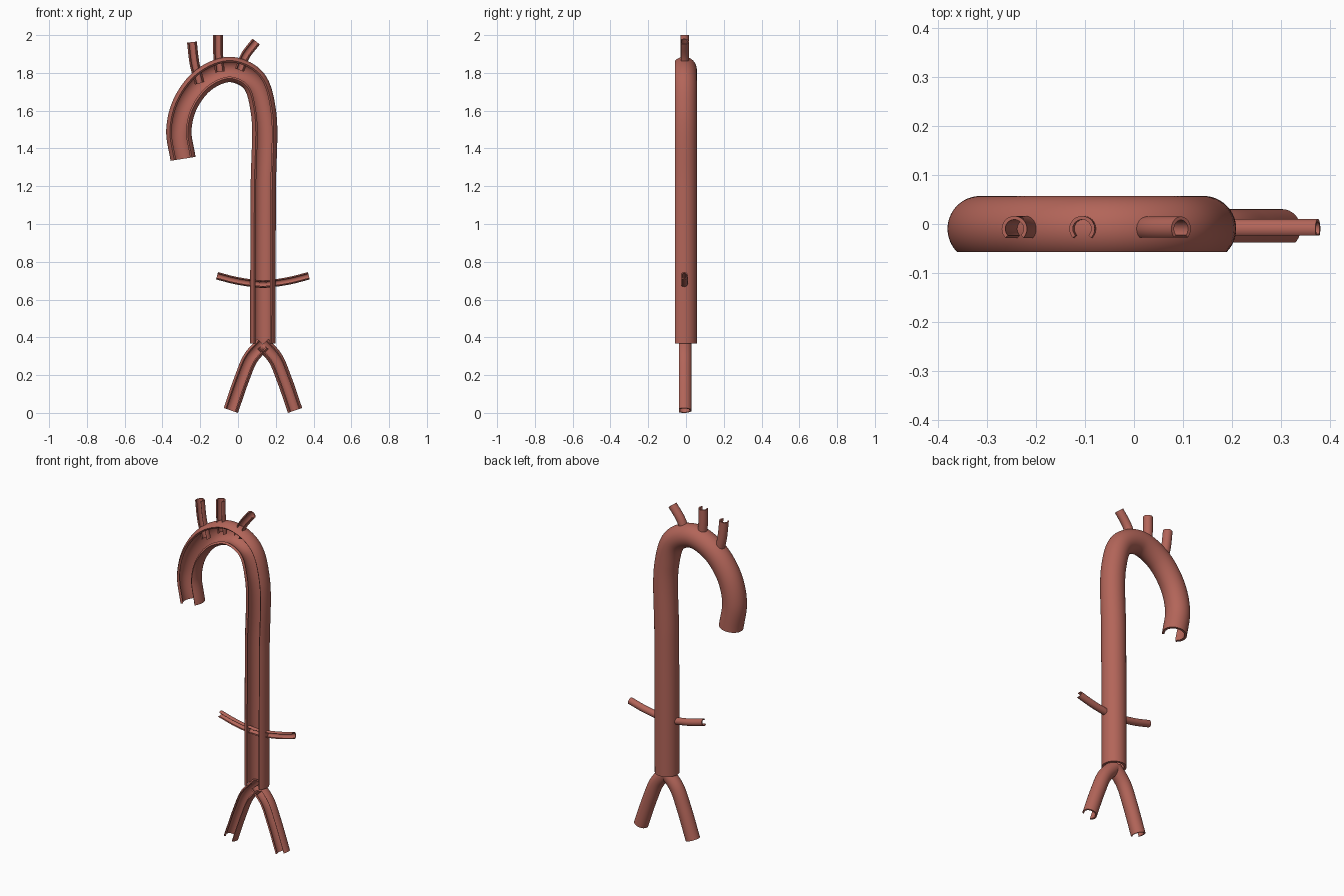
import bpy, bmesh
from math import sin, cos, pi
from mathutils import Vector

if "Cube" in bpy.data.objects:
    bpy.data.objects.remove(bpy.data.objects["Cube"])

YC = -0.0098      # all vessel centre lines lie in this plane
AXIS_X = 0.132    # mirror axis of the paired lower branches

mat = bpy.data.materials.new("vessel_red")
mat.diffuse_color = (0.45, 0.13, 0.10, 1)
mat.use_nodes = True
mat.node_tree.nodes["Principled BSDF"].inputs["Base Color"].default_value = mat.diffuse_color


def spline(pts, steps):
    """Smooth Catmull-Rom path through (x, z) points."""
    p = [Vector((x, YC, z)) for x, z in pts]
    p = [2 * p[0] - p[1]] + p + [2 * p[-1] - p[-2]]
    out = []
    for i in range(1, len(p) - 2):
        # non-uniform (centripetal) tangents avoid bulges on uneven spacing
        d0, d1, d2 = [(p[i + k] - p[i + k - 1]).length ** 0.5 for k in (0, 1, 2)]
        m1 = (p[i] - p[i - 1]) / d0 - (p[i + 1] - p[i - 1]) / (d0 + d1) + (p[i + 1] - p[i]) / d1
        m2 = (p[i + 1] - p[i]) / d1 - (p[i + 2] - p[i]) / (d1 + d2) + (p[i + 2] - p[i + 1]) / d2
        m1, m2 = m1 * d1, m2 * d1
        for s in range(steps):
            t = s / steps
            out.append(p[i] * (2*t**3 - 3*t**2 + 1) + m1 * (t**3 - 2*t**2 + t)
                       + p[i + 1] * (3*t**2 - 2*t**3) + m2 * (t**3 - t**2))
    return out + [p[-2]]


def vessel(name, pts, radius, inner, steps=10, segs=36):
    """Thick-walled tube, open along a quarter of its front (-y)."""
    path = spline(pts, steps)
    arc = [-pi / 4 + 1.5 * pi * k / segs for k in range(segs + 1)]
    prof = [(radius * cos(a), radius * sin(a)) for a in arc]
    prof += [(radius * inner * cos(a), radius * inner * sin(a)) for a in reversed(arc)]
    n = len(prof)
    bm = bmesh.new()
    rings = []
    for i, c in enumerate(path):
        t = (path[min(i + 1, len(path) - 1)] - path[max(i - 1, 0)]).normalized()
        side = t.cross(Vector((0, 1, 0)))
        rings.append([bm.verts.new(c + side * u + Vector((0, v, 0))) for u, v in prof])
    for a, b in zip(rings, rings[1:]):
        for k in range(n):
            bm.faces.new((a[k], a[(k + 1) % n], b[(k + 1) % n], b[k]))
    for r in (rings[0], rings[-1]):
        for k in range(segs):
            bm.faces.new((r[k], r[k + 1], r[n - 2 - k], r[n - 1 - k]))
    bmesh.ops.recalc_face_normals(bm, faces=bm.faces)
    me = bpy.data.meshes.new(name)
    bm.to_mesh(me)
    bm.free()
    me.materials.append(mat)
    ob = bpy.data.objects.new(name, me)
    bpy.context.collection.objects.link(ob)
    bpy.ops.object.select_all(action='DESELECT')
    ob.select_set(True)
    bpy.context.view_layer.objects.active = ob
    bpy.ops.object.shade_smooth_by_angle(angle=0.6)


# Main artery: ascending limb, arch and long descending limb
vessel("main_artery", [(-0.291, 1.345), (-0.313, 1.50), (-0.275, 1.645), (-0.175, 1.768),
                       (-0.04, 1.818), (0.08, 1.762), (0.134, 1.60), (0.134, 1.2),
                       (0.132, 0.8), (0.131, 0.367)], 0.067, 0.8, steps=12, segs=48)

# Three branches rising from the arch
vessel("arch_branch_left", [(-0.203, 1.745), (-0.23, 1.85), (-0.244, 1.963)], 0.026, 0.72)
vessel("arch_branch_middle", [(-0.096, 1.805), (-0.105, 1.90), (-0.106, 2.0)], 0.026, 0.72)
vessel("arch_branch_right", [(0.008, 1.815), (0.04, 1.893), (0.096, 1.966)], 0.025, 0.72)

# Mirrored side branches and lower fork
for s, label in ((-1, "left"), (1, "right")):
    vessel("kidney_branch_" + label,
           [(AXIS_X + s * x, z) for x, z in ((-0.02, 0.681), (0.06, 0.687), (0.15, 0.702), (0.243, 0.726))],
           0.02, 0.72)
    vessel("fork_leg_" + label,
           [(AXIS_X + s * x, z) for x, z in ((0, 0.365), (0.065, 0.29), (0.112, 0.18), (0.17, 0.013))],
           0.04, 0.78)
